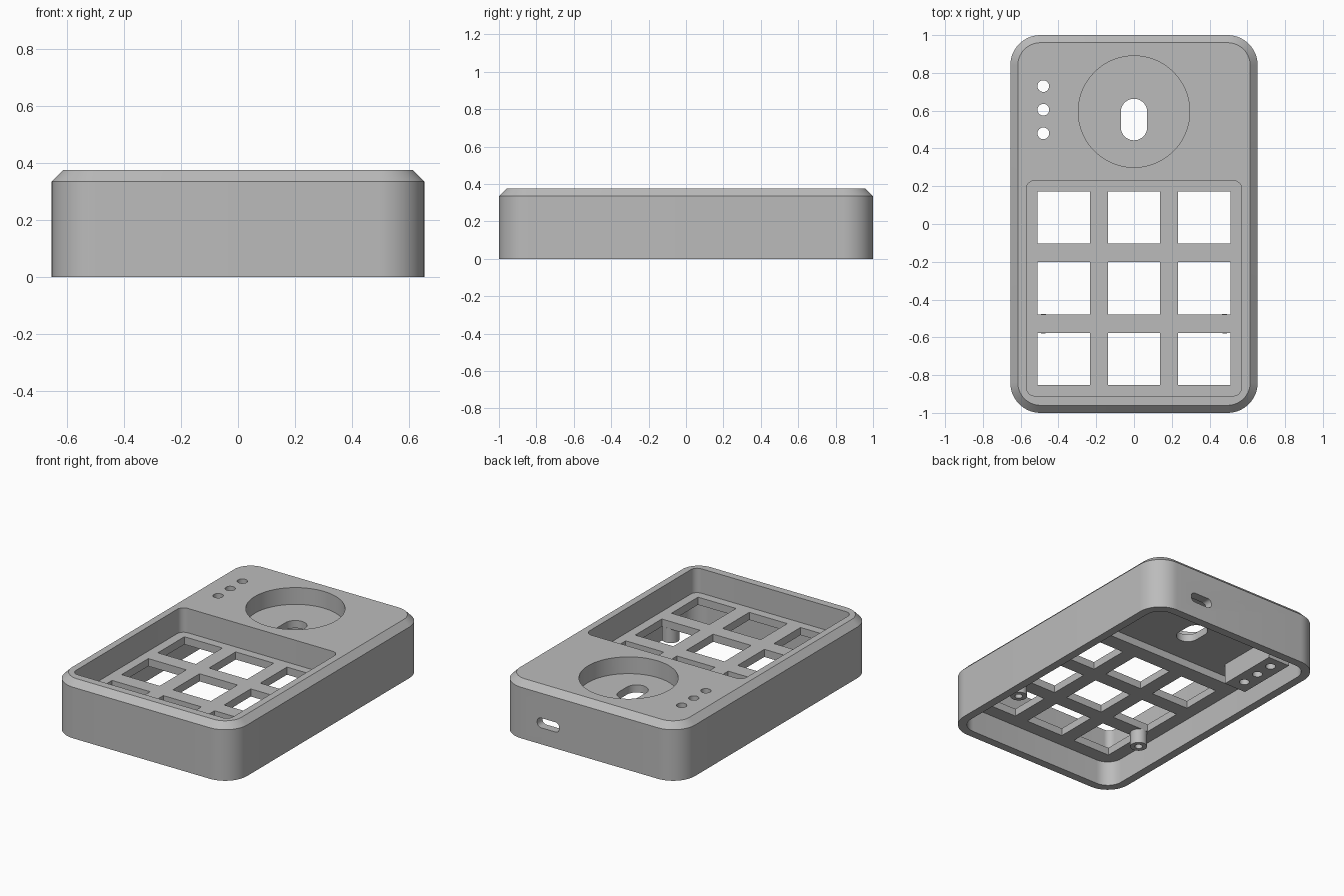
import bpy, bmesh, math
from mathutils import Matrix

if "Cube" in bpy.data.objects:
    bpy.data.objects.remove(bpy.data.objects["Cube"], do_unlink=True)

grey = bpy.data.materials.new("light_grey_plastic")
grey.use_nodes = True
GREY = (0.5, 0.5, 0.5, 1)
grey.diffuse_color = GREY
grey.node_tree.nodes["Principled BSDF"].inputs["Base Color"].default_value = GREY


def outline(hx, hy, r, steps=10):
    """Rounded rectangle around the origin, counter-clockwise."""
    pts = []
    for k, (sx, sy) in enumerate([(1, 1), (-1, 1), (-1, -1), (1, -1)]):
        for i in range(steps + 1 if r else 1):
            a = math.pi / 2 * (k + i / steps)
            pts.append((sx * (hx - r) + r * math.cos(a), sy * (hy - r) + r * math.sin(a)))
    # Drop points that coincide where two arcs meet
    return [p for i, p in enumerate(pts) if math.dist(p, pts[i - 1]) > 1e-5]


def loft(name, layers, matrix=None):
    """Closed solid through outlines stacked as (points, z)."""
    bm = bmesh.new()
    rings = [[bm.verts.new((x, y, z)) for x, y in pts] for pts, z in layers]
    bm.faces.new(rings[0][::-1])
    bm.faces.new(rings[-1])
    for low, high in zip(rings, rings[1:]):
        for i in range(len(low)):
            j = (i + 1) % len(low)
            bm.faces.new((low[i], low[j], high[j], high[i]))
    if matrix:
        bm.transform(matrix)
    mesh = bpy.data.meshes.new(name)
    bm.to_mesh(mesh)
    bm.free()
    mesh.materials.append(grey)
    ob = bpy.data.objects.new(name, mesh)
    bpy.context.collection.objects.link(ob)
    return ob


def prism(name, x, y, hx, hy, r, z0, z1, steps=10):
    pts = outline(hx, hy, r, steps)
    return loft(name, [(pts, z0), (pts, z1)], Matrix.Translation((x, y, 0)))


def carve(ob, cutters):
    """Subtract every cutter and bake the result."""
    for c in cutters:
        c.hide_render = True
        mod = ob.modifiers.new("cut", "BOOLEAN")
        mod.operation, mod.solver, mod.object = "DIFFERENCE", "EXACT", c
    bpy.context.view_layer.update()
    evaluated = ob.evaluated_get(bpy.context.evaluated_depsgraph_get())
    baked = bpy.data.meshes.new_from_object(evaluated)
    ob.modifiers.clear()
    ob.data = baked


TOP, CHAMFER = 0.375, 0.04
PLATE_LOW, PLATE_HIGH = 0.165, 0.215

# Outer case with chamfered top edge
sides = outline(0.655, 1, 0.16, 14)
case = loft("case", [
    (sides, 0), (sides, TOP - CHAMFER),
    (outline(0.655 - CHAMFER, 1 - CHAMFER, 0.16 - CHAMFER, 14), TOP)])

# Hollow underside: full cavity, then a deeper part at the rear
cutters = [
    prism("cavity_cutter", 0, 0, 0.6, 0.945, 0.105, -0.1, PLATE_LOW),
    prism("rear_cavity_cutter", 0, 0.61, 0.595, 0.33, 0.1, 0.1, PLATE_HIGH),
    # Key pocket, dial recess and dial slot
    prism("pocket_cutter", 0, -0.34, 0.57, 0.57, 0.045, PLATE_HIGH, 0.5),
    prism("dial_cutter", 0, 0.595, 0.295, 0.295, 0.295, 0.265, 0.5, 20),
    prism("slot_cutter", 0, 0.553, 0.07, 0.11, 0.07, 0.1, 0.5)]

# Nine square key openings
for col in (-1, 0, 1):
    for row in (-1, 0, 1):
        cutters.append(prism("key_cutter", 0.372 * col, -0.34 + 0.375 * row,
                             0.138, 0.138, 0, 0.1, 0.3))

# Indicator light holes
lights = [prism("light_cutter", -0.48, y, 0.031, 0.031, 0.031, -0.1, 0.5, 6)
          for y in (0.48, 0.605, 0.73)]

# Cable port through the back wall
port = outline(0.08, 0.032, 0.028, 5)
cutters.append(loft("port_cutter", [(port, -0.1), (port, 0.1)],
                    Matrix.Translation((0.3, 1, 0.14)) @ Matrix.Rotation(math.pi / 2, 4, "X")))
carve(case, cutters + lights)

# Light holder under the top face
holder = prism("light_holder", -0.48, 0.6, 0.08, 0.21, 0, 0.08, PLATE_HIGH + 0.002)
carve(holder, lights)
parts = [case, holder]

# Screw posts under the key plate
for side, x in (("right", -0.48), ("left", 0.48)):
    post = prism(side + "_screw_post", x, -0.528, 0.052, 0.052, 0.052, 0.07, PLATE_LOW + 0.002, 6)
    hole = prism("screw_cutter", x, -0.528, 0.024, 0.024, 0.024, 0, 0.15, 5)
    carve(post, [hole])
    parts.append(post)
    cutters.append(hole)

for c in cutters + lights:
    bpy.data.objects.remove(c, do_unlink=True)

# Smooth rounded walls, keep crisp edges
bpy.ops.object.select_all(action="DESELECT")
for ob in parts:
    ob.select_set(True)
bpy.context.view_layer.objects.active = case
bpy.ops.object.shade_smooth_by_angle(angle=math.radians(30))
